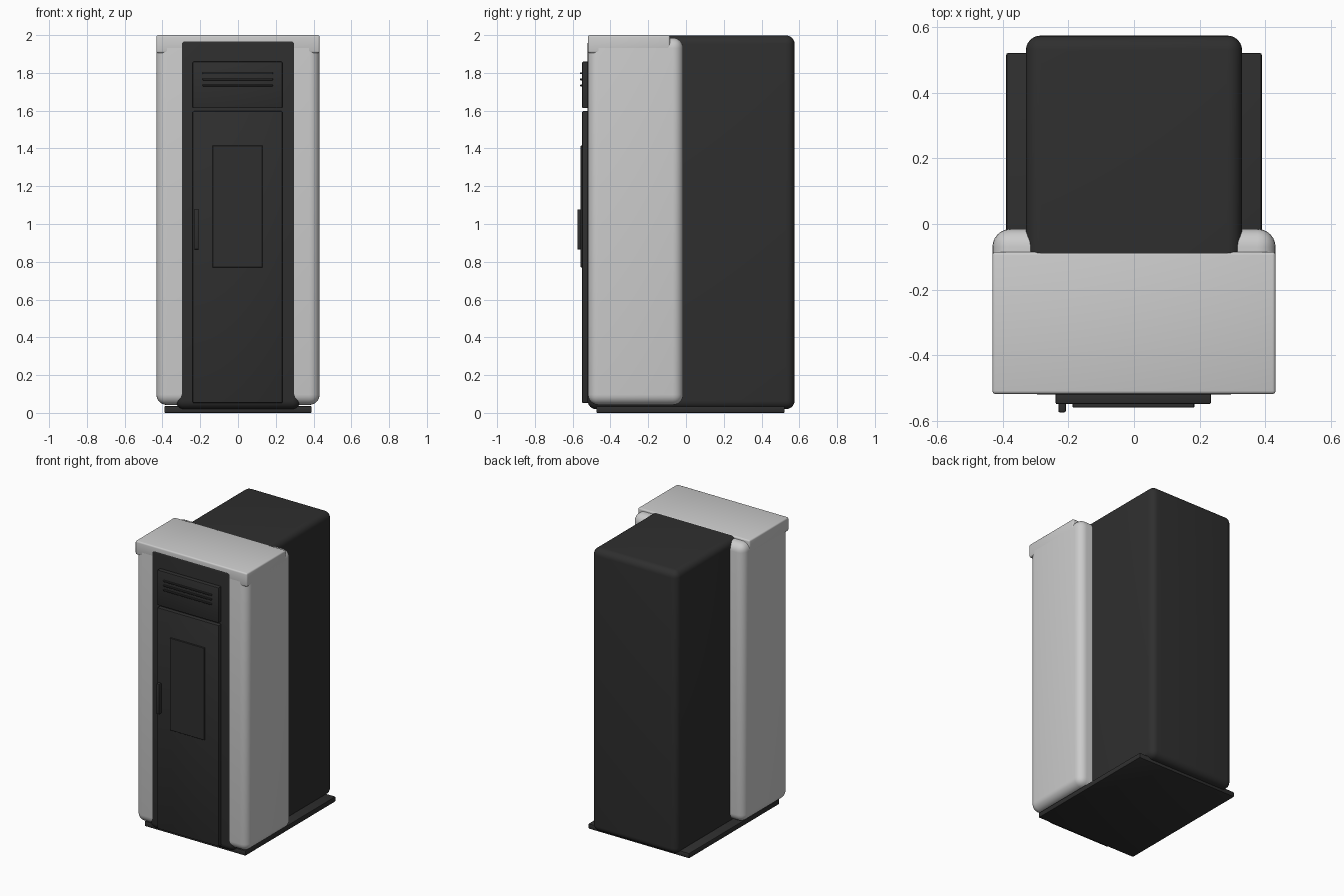
import bpy, bmesh, math

if "Cube" in bpy.data.objects:
    bpy.data.objects.remove(bpy.data.objects["Cube"])


def material(name, value):
    m = bpy.data.materials.new(name)
    m.diffuse_color = (value, value, value, 1)
    m.use_nodes = True
    m.node_tree.nodes["Principled BSDF"].inputs["Base Color"].default_value = m.diffuse_color
    return m


dark = material("charcoal", 0.028)
light = material("light_grey", 0.6)


def box(name, x, y, z, mat, bevel=0.0, segments=3):
    """Bevelled box given by its (min, max) range on each axis."""
    bm = bmesh.new()
    bmesh.ops.create_cube(bm, size=1)
    for v in bm.verts:
        v.co = [lo if c < 0 else hi for c, (lo, hi) in zip(v.co, (x, y, z))]
    if bevel:
        bmesh.ops.bevel(bm, geom=bm.edges[:], offset=bevel, segments=segments,
                        profile=0.5, affect='EDGES')
    me = bpy.data.meshes.new(name)
    bm.to_mesh(me)
    bm.free()
    ob = bpy.data.objects.new(name, me)
    bpy.context.collection.objects.link(ob)
    me.materials.append(mat)
    bpy.ops.object.select_all(action='DESELECT')
    ob.select_set(True)
    bpy.context.view_layer.objects.active = ob
    bpy.ops.object.shade_smooth_by_angle(angle=math.radians(35))
    return ob


# Floor plate and main cabinet
box("base_plate", (-0.39, 0.39), (-0.475, 0.522), (0, 0.036), dark, 0.006, 2)
box("stove_body", (-0.33, 0.33), (-0.521, 0.575), (0.02, 1.998), dark, 0.045, 6)

# Light casing wrapped round the front half, and the flat lid above it
box("side_casing", (-0.432, 0.432), (-0.519, -0.015), (0.042, 1.986), light, 0.055, 6)
box("top_lid", (-0.432, 0.432), (-0.519, -0.085), (1.905, 2.0), light, 0.01, 3)

# Door with window and handle
box("door", (-0.24, 0.235), (-0.55, -0.51), (0.052, 1.597), dark, 0.006, 2)
box("door_window", (-0.135, 0.13), (-0.558, -0.54), (0.77, 1.415), dark, 0.002, 1)
box("door_handle", (-0.231, -0.208), (-0.575, -0.54), (0.865, 1.077), dark, 0.005, 2)

# Upper vent panel with three slats
box("vent_panel", (-0.24, 0.235), (-0.55, -0.51), (1.613, 1.86), dark, 0.006, 2)
for i in range(3):
    zc = 1.734 + 0.032 * i
    box(f"vent_slat_{i + 1}", (-0.188, 0.184), (-0.56, -0.54),
        (zc - 0.005, zc + 0.005), dark, 0.002, 1)
